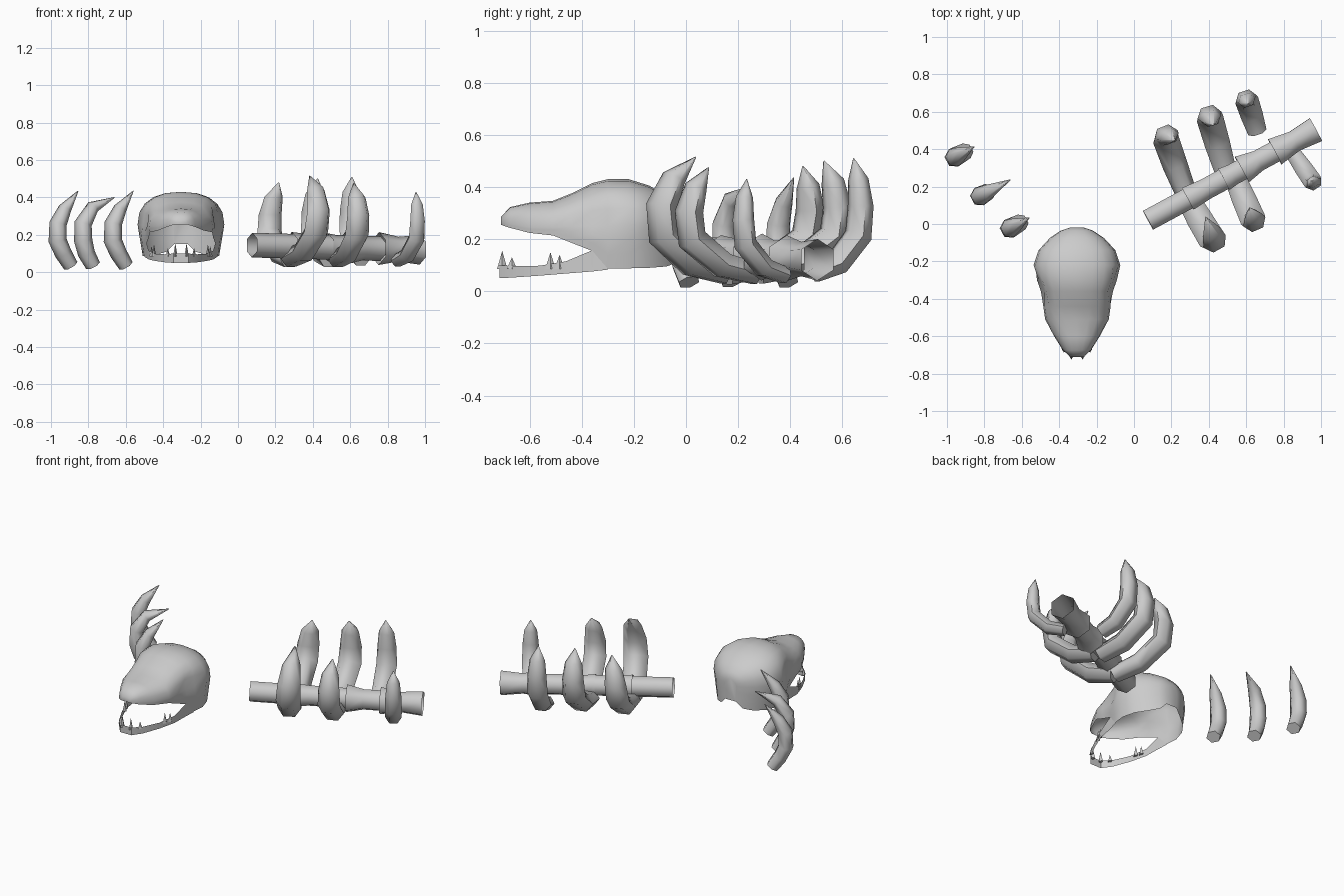
import bpy, bmesh, math
from mathutils import Vector

cube = bpy.data.objects.get("Cube")
if cube:
    bpy.data.objects.remove(cube)

bone = bpy.data.materials.new("bone_grey")
bone.use_nodes = True
bone.diffuse_color = (0.6, 0.6, 0.6, 1)
bone.node_tree.nodes["Principled BSDF"].inputs["Base Color"].default_value = (0.6, 0.6, 0.6, 1)


def finish(bm, name, angle):
    bmesh.ops.recalc_face_normals(bm, faces=bm.faces)
    mesh = bpy.data.meshes.new(name)
    bm.to_mesh(mesh)
    bm.free()
    mesh.materials.append(bone)
    obj = bpy.data.objects.new(name, mesh)
    bpy.context.collection.objects.link(obj)
    bpy.ops.object.select_all(action='DESELECT')
    bpy.context.view_layer.objects.active = obj
    obj.select_set(True)
    bpy.ops.object.shade_smooth_by_angle(angle=math.radians(angle))


def loft(bm, rings, closed=True, capped=True):
    loops = [[bm.verts.new(p) for p in ring] for ring in rings]
    n = len(loops[0])
    for a, b in zip(loops, loops[1:]):
        for i in range(n if closed else n - 1):
            bm.faces.new((a[i], a[(i + 1) % n], b[(i + 1) % n], b[i]))
    if capped:
        bm.faces.new(loops[0])
        bm.faces.new(loops[-1])


def tube(name, origin, heading, path, radii, turn=0.0, wide=1.0, lean=0.0, capped=True):
    """Tapered hexagonal tube along (distance, height) points; lean shifts the tip sideways."""
    d = Vector((*heading, 0)).normalized()
    side = Vector((d.y, -d.x, 0))
    along = side if side.x > 0 else -side
    last = len(path) - 1
    pts = [Vector((*origin, 0)) + d * s + Vector((0, 0, z)) + along * lean * (i / last) ** 2
           for i, (s, z) in enumerate(path)]
    rings = []
    for i, (p, r) in enumerate(zip(pts, radii)):
        t = (pts[min(i + 1, last)] - pts[max(i - 1, 0)]).normalized()
        up = side.cross(t)
        turns = [turn + math.tau * k / 6 for k in range(6)]
        rings.append([p + (side * math.cos(a) * wide + up * math.sin(a)) * r for a in turns])
    bm = bmesh.new()
    loft(bm, rings, capped=capped)
    finish(bm, name, 70)


# Spine: five open vertebrae, each flared at its start
SPINE = (0.88, 0.475)
marks = [0, 0.24, 0.46, 0.57, 0.77, 1.01]
flares = [0.066, 0.076, 0.074, 0.09, 0.088]
for i, flare in enumerate(flares):
    a, b = marks[i], marks[i + 1]
    stops = (a, (a + b) / 2, b + 0.01)
    tube(f"vertebra_{i + 1}", (0.075, 0.02), SPINE, [(s, 0.145 - 0.024 * s) for s in stops],
         (flare, 0.066, 0.066 if i < 4 else 0.08), turn=math.pi / 6, capped=False)


# Ribs still on the spine: start, outermost point, tip height, curl, thickness, tip lean
def spine_rib(name, start, outer, top, curl, thick, lean=0.0):
    heading = Vector(outer) - Vector(start)
    reach = heading.length
    profile = [(0, 0.14), (0.5, 0.21), (0.95, 0.42), (1, 0.64), (0.65 + 0.35 * curl, 0.84), (curl, 1)]
    path = [(f * reach, z * top) for f, z in profile]
    tube(name, start, heading, path, [thick * f for f in (0.85, 1, 1.05, 0.98, 0.78, 0.04)],
         wide=1.2, lean=lean)


spine_rib("back_rib_1", (0.28, 0.16), (0.155, 0.47), 0.48, 0.87, 0.056, 0.05)
spine_rib("back_rib_2", (0.49, 0.28), (0.40, 0.58), 0.50, 0.82, 0.057, 0.01)
spine_rib("back_rib_3", (0.66, 0.49), (0.60, 0.67), 0.51, 0.85, 0.05)
spine_rib("front_rib_1", (0.28, 0.15), (0.42, -0.10), 0.515, 0.52, 0.058, 0.035)
spine_rib("front_rib_2", (0.53, 0.27), (0.64, 0.01), 0.475, 0.72, 0.054, 0.01)
spine_rib("front_rib_3", (0.85, 0.38), (0.96, 0.22), 0.43, 0.92, 0.04)

# Loose ribs standing upright, bowed along the spine direction
bow = [(0.035, 0.035), (-0.01, 0.10), (-0.045, 0.17), (-0.042, 0.26), (0, 0.34), (0.08, 0.435)]
hook = [(0, 0.035), (-0.04, 0.10), (-0.06, 0.17), (-0.06, 0.26), (0, 0.35), (0.13, 0.40)]
for i, (origin, path) in enumerate([((-0.925, 0.375), bow), ((-0.775, 0.175), hook), ((-0.63, -0.005), bow)]):
    tube(f"loose_rib_{i + 1}", origin, SPINE, path, (0.04, 0.045, 0.048, 0.046, 0.035, 0.002), wide=1.1)

# Skull: hollow shell open below, as arches (y, half width, rim, widest height, top)
CX = -0.305
sections = [
    (-0.71, 0.035, 0.255, 0.265, 0.285), (-0.675, 0.075, 0.243, 0.258, 0.323),
    (-0.60, 0.122, 0.224, 0.245, 0.34), (-0.51, 0.17, 0.214, 0.245, 0.347),
    (-0.44, 0.18, 0.186, 0.25, 0.375), (-0.36, 0.197, 0.155, 0.25, 0.415),
    (-0.30, 0.222, 0.087, 0.25, 0.43), (-0.22, 0.232, 0.088, 0.255, 0.43),
    (-0.14, 0.205, 0.09, 0.255, 0.405), (-0.075, 0.145, 0.095, 0.25, 0.365),
    (-0.035, 0.085, 0.11, 0.25, 0.325), (-0.02, 0.04, 0.15, 0.25, 0.29)]


def skull_arch(y, w, rim, mid, top, n=10, m=3):
    outline = []
    for k in range(n + 1):
        c, s = math.cos(math.pi * k / n), math.sin(math.pi * k / n)
        outline.append((w * math.copysign(abs(c) ** 0.85, c), mid + (top - mid) * s ** 0.85))
    drops = [mid + (rim - mid) * k / m for k in range(1, m + 1)]
    wall = [(w * (1 - 0.12 * (mid - z) / 0.17), z) for z in drops]
    outline = wall[::-1] + outline + [(-x, z) for x, z in wall]
    # Shallow eye sockets
    return [(CX + x * (0.92 if math.hypot(y + 0.335, z - 0.285) < 0.06 else 1), y, z) for x, z in outline]


bm = bmesh.new()
loft(bm, [skull_arch(*s) for s in sections], closed=False)
finish(bm, "skull", 50)

# Lower jaw: an open U-shaped wall running on from the skull rim (half width, y, bottom, top)
half = [(0.196, -0.30, 0.083, 0.09), (0.184, -0.36, 0.076, 0.157), (0.172, -0.46, 0.068, 0.115),
        (0.135, -0.56, 0.06, 0.098), (0.085, -0.66, 0.053, 0.096), (0.04, -0.715, 0.05, 0.10)]
full = half + [(-x, y, a, b) for x, y, a, b in reversed(half)]
bm = bmesh.new()
loft(bm, [[(CX + x, y, a), (CX + x, y, b)] for x, y, a, b in full], closed=False, capped=False)
finish(bm, "lower_jaw", 45)

# Teeth, mirrored on both sides of the jaw
teeth = [(0.03, -0.705, 0.05), (0.07, -0.668, 0.025), (0.144, -0.52, 0.045), (0.157, -0.485, 0.035)]
for side, label in ((1, "left"), (-1, "right")):
    for i, (x, y, h) in enumerate(teeth):
        bm = bmesh.new()
        bmesh.ops.create_cone(bm, cap_ends=True, segments=4, radius1=0.02, radius2=0, depth=h + 0.02)
        bmesh.ops.scale(bm, vec=(0.6, 1, 1), verts=bm.verts)
        bmesh.ops.translate(bm, vec=(CX + side * x, y, 0.085 + (h + 0.02) / 2), verts=bm.verts)
        finish(bm, f"{label}_tooth_{i + 1}", 20)
